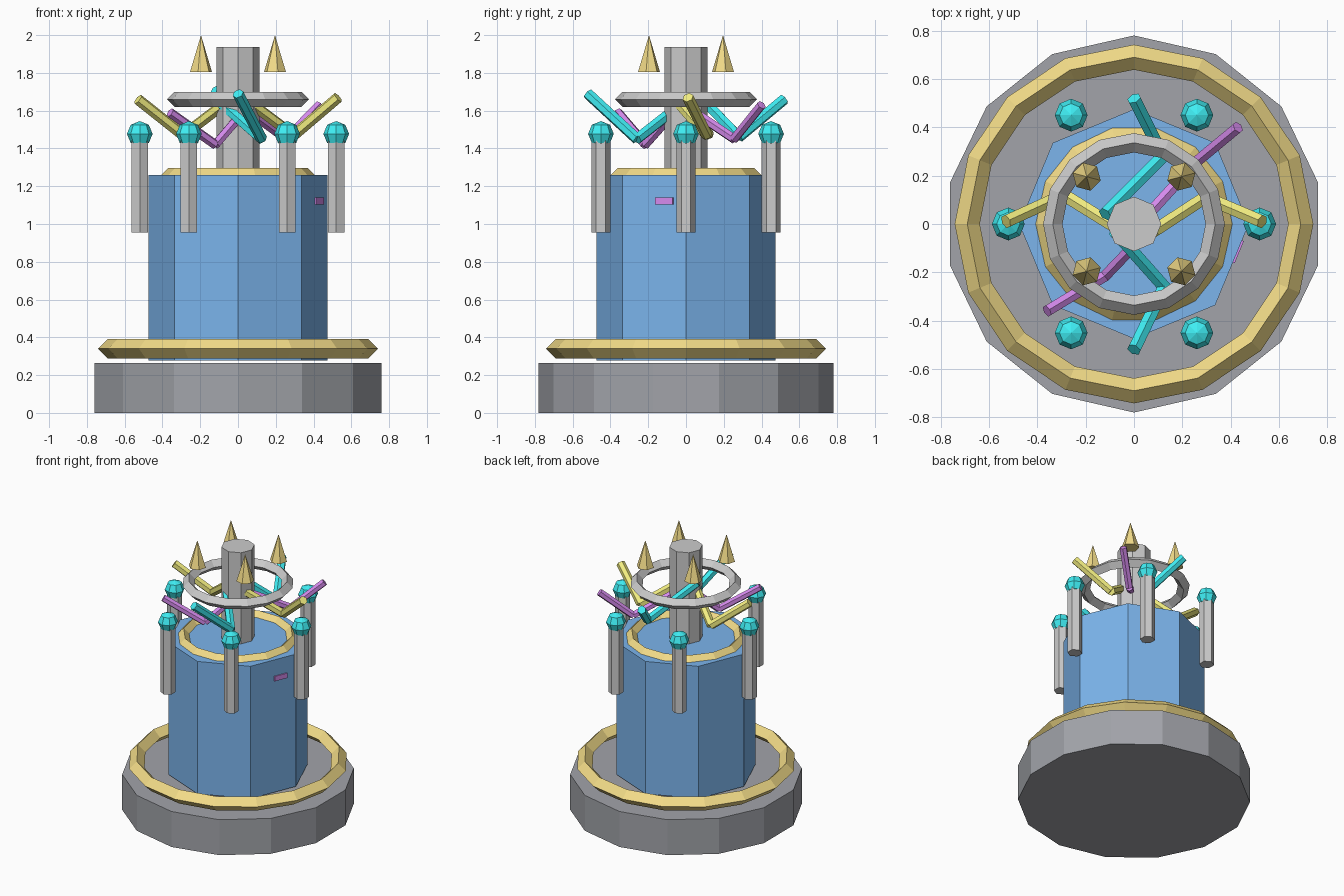
import bpy
from math import radians, sin, cos, pi
from mathutils import Vector

if "Cube" in bpy.data.objects:
    bpy.data.objects.remove(bpy.data.objects["Cube"])


def material(name, rgb):
    m = bpy.data.materials.new(name)
    m.diffuse_color = (*rgb, 1)
    m.use_nodes = True
    m.node_tree.nodes["Principled BSDF"].inputs["Base Color"].default_value = m.diffuse_color
    return m


DARK = material("dark_stone", (0.36, 0.37, 0.40))
GOLD = material("gold", (0.90, 0.72, 0.25))
BLUE = material("blue", (0.20, 0.46, 0.84))
CYAN = material("cyan", (0.05, 0.85, 0.90))
YELLOW = material("yellow", (0.90, 0.86, 0.22))
PURPLE = material("purple", (0.68, 0.26, 0.86))


def finish(name, mat=None):
    ob = bpy.context.object
    ob.name = name
    if mat:
        ob.data.materials.append(mat)
    return ob


def prism(name, sides, r, z0, z1, mat=None, x=0, y=0, r_top=None, turn=0):
    bpy.ops.mesh.primitive_cone_add(
        vertices=sides, radius1=r, radius2=r if r_top is None else r_top,
        depth=z1 - z0, location=(x, y, (z0 + z1) / 2), rotation=(0, 0, turn))
    return finish(name, mat)


def ring(name, sides, major, minor, z, mat=None):
    bpy.ops.mesh.primitive_torus_add(
        major_segments=sides, minor_segments=4, major_radius=major,
        minor_radius=minor, location=(0, 0, z))
    return finish(name, mat)


def rod(name, a, b, r, mat):
    a, b = Vector(a), Vector(b)
    d = b - a
    bpy.ops.mesh.primitive_cylinder_add(
        vertices=6, radius=r, depth=d.length, location=(a + b) / 2,
        rotation=d.to_track_quat('Z', 'Y').to_euler())
    return finish(name, mat)


# Base, body and central column
prism("base", 14, 0.78, 0, 0.263, DARK)
prism("body", 8, 0.475, 0.278, 1.26, BLUE)
prism("column", 8, 0.113, 1.24, 1.936)

# Diamond-section rings
ring("base_ring", 16, 0.69, 0.052, 0.34, GOLD)
ring("body_top_ring", 14, 0.37, 0.037, 1.26, GOLD)
ring("crown_ring", 16, 0.336, 0.04, 1.66)

# Six outer posts with faceted ball caps
for i in range(6):
    a = i * pi / 3
    x, y = 0.52 * cos(a), 0.52 * sin(a)
    prism(f"post_{i}", 6, 0.05, 0.955, 1.475, None, x, y)
    bpy.ops.mesh.primitive_uv_sphere_add(
        segments=8, ring_count=4, radius=0.068, location=(x, y, 1.477))
    finish(f"post_cap_{i}", CYAN)

# Four crown spikes
for i in range(4):
    a = radians(45 + 90 * i)
    prism(f"spike_{i}", 6, 0.06, 1.805, 2.0, GOLD,
          0.277 * cos(a), 0.277 * sin(a), r_top=0, turn=a)

# Bent arms: inner end, elbow, outer end
arms = [
    ("yellow_right", YELLOW, 0.03, (0.08, -0.03, 1.63), (0.295, 0.11, 1.47), (0.53, 0.01, 1.67)),
    ("yellow_left", YELLOW, 0.03, (-0.08, -0.01, 1.63), (-0.29, 0.12, 1.47), (-0.53, 0.01, 1.66)),
    ("cyan_back", CYAN, 0.03, (-0.12, 0.04, 1.71), (0.12, 0.28, 1.46), (0.0, 0.52, 1.66)),
    ("cyan_front", CYAN, 0.03, (-0.08, -0.03, 1.63), (0.125, -0.26, 1.45), (0.0, -0.52, 1.69)),
    ("purple_back", PURPLE, 0.026, (0.05, 0.03, 1.60), (0.255, 0.255, 1.45), (0.43, 0.40, 1.63)),
    ("purple_front", PURPLE, 0.026, (0.0, -0.09, 1.56), (-0.12, -0.215, 1.42), (-0.36, -0.36, 1.59)),
]
for name, mat, r, inner, elbow, outer in arms:
    rod(name + "_inner_arm", inner, elbow, r, mat)
    rod(name + "_outer_arm", elbow, outer, r, mat)

# Small inlay on the right front facet of the body
bpy.ops.mesh.primitive_cube_add(
    size=1, location=(0.429, -0.114, 1.122), rotation=(0, 0, radians(67.5)))
inlay = finish("side_inlay", PURPLE)
inlay.scale = (0.1, 0.014, 0.036)
